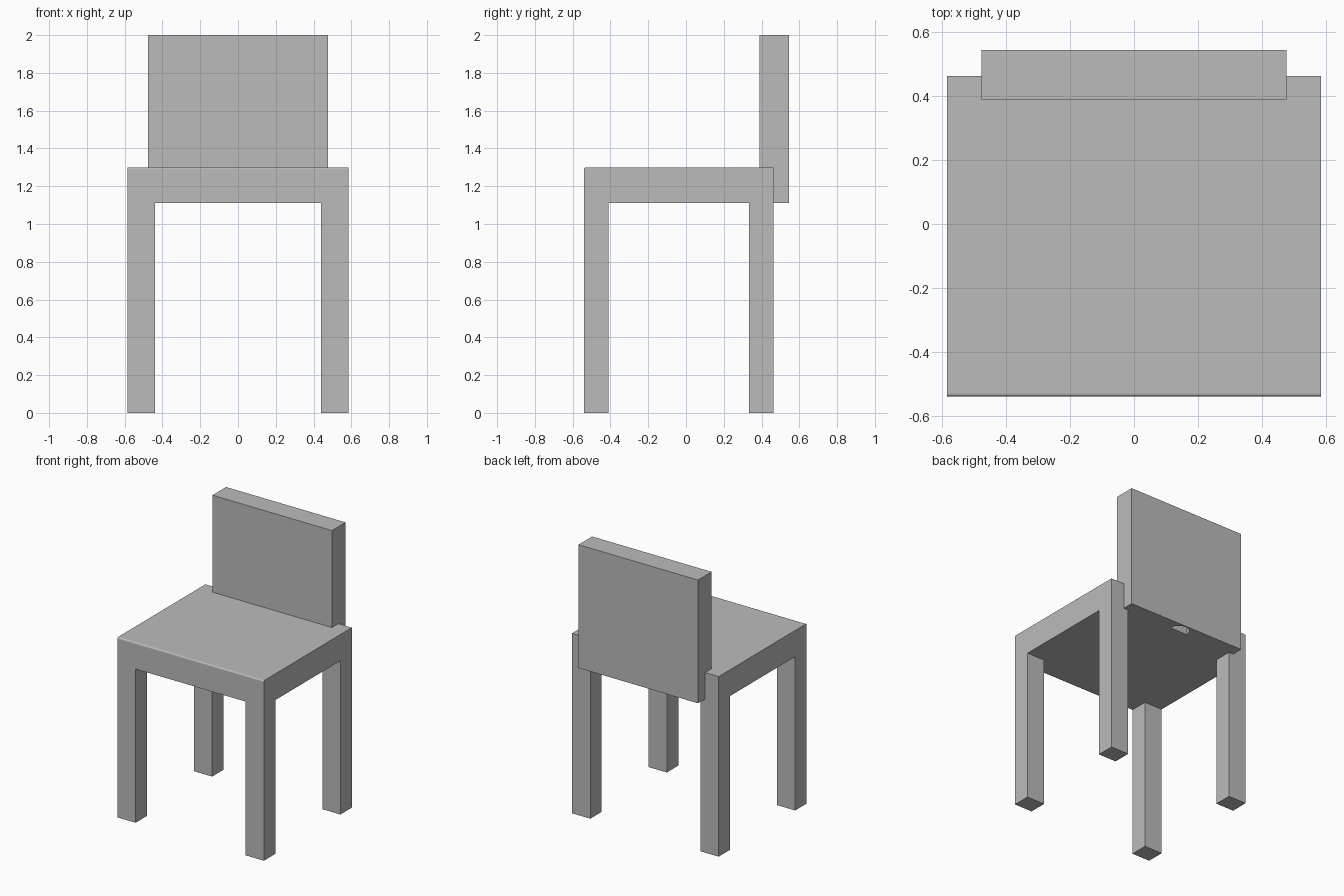
import bpy
import bmesh
from mathutils import Matrix, Vector

if "Cube" in bpy.data.objects:
    bpy.data.objects.remove(bpy.data.objects["Cube"], do_unlink=True)

grey = bpy.data.materials.new("plain grey")
grey.use_nodes = True
grey.diffuse_color = (0.5, 0.5, 0.5, 1)
grey.node_tree.nodes["Principled BSDF"].inputs["Base Color"].default_value = (0.5, 0.5, 0.5, 1)

HALF_WIDTH = 0.585
FRONT, REAR = -0.54, 0.463
SEAT_BOTTOM, SEAT_TOP = 1.11, 1.30
LEG_X, LEG_Y = 0.145, 0.13


def finish(name, bm):
    bmesh.ops.recalc_face_normals(bm, faces=bm.faces)
    mesh = bpy.data.meshes.new(name)
    bm.to_mesh(mesh)
    bm.free()
    mesh.materials.append(grey)
    obj = bpy.data.objects.new(name, mesh)
    bpy.context.collection.objects.link(obj)
    return obj


def box(low, high):
    low, high = Vector(low), Vector(high)
    bm = bmesh.new()
    place = Matrix.Translation((low + high) / 2) @ Matrix.Diagonal((*(high - low), 1))
    bmesh.ops.create_cube(bm, size=1, matrix=place)
    return bm


# Seat slab with a softened front top edge
bm = box((-HALF_WIDTH, FRONT, SEAT_BOTTOM), (HALF_WIDTH, REAR, SEAT_TOP))
edge = [e for e in bm.edges
        if all(v.co.y < 0 and v.co.z > SEAT_TOP - 0.01 for v in e.verts)]
bmesh.ops.bevel(bm, geom=edge, offset=0.01, segments=3, profile=0.5, affect='EDGES')
finish("seat", bm)

# Four square legs flush with the seat corners
for side, x in (("right", -HALF_WIDTH), ("left", HALF_WIDTH - LEG_X)):
    for end, y in (("front", FRONT), ("rear", REAR - LEG_Y)):
        finish(f"{end}_{side}_leg", box((x, y, 0), (x + LEG_X, y + LEG_Y, SEAT_BOTTOM)))

# Backrest: stepped profile that sits on the seat and hangs behind it
profile = [(0.39, SEAT_TOP), (0.39, 2), (0.545, 2),
           (0.545, SEAT_BOTTOM), (REAR, SEAT_BOTTOM), (REAR, SEAT_TOP)]
bm = bmesh.new()
face = bm.faces.new([bm.verts.new((-0.477, y, z)) for y, z in profile])
sweep = bmesh.ops.extrude_face_region(bm, geom=[face])
bmesh.ops.translate(bm, vec=(0.954, 0, 0),
                    verts=[v for v in sweep["geom"] if isinstance(v, bmesh.types.BMVert)])
backrest = finish("backrest", bm)

# Half-round socket in the underside of the backrest
bm = bmesh.new()
bmesh.ops.create_cone(bm, cap_ends=True, segments=32, radius1=0.073, radius2=0.073,
                      depth=0.2, matrix=Matrix.Translation((0, REAR, SEAT_BOTTOM)))
cutter = finish("socket_cutter", bm)
cutter.hide_render = True
cut = backrest.modifiers.new("socket", 'BOOLEAN')
cut.operation = 'DIFFERENCE'
cut.solver = 'EXACT'
cut.object = cutter
bpy.context.view_layer.objects.active = backrest
bpy.ops.object.modifier_apply(modifier=cut.name)
bpy.data.objects.remove(cutter, do_unlink=True)
